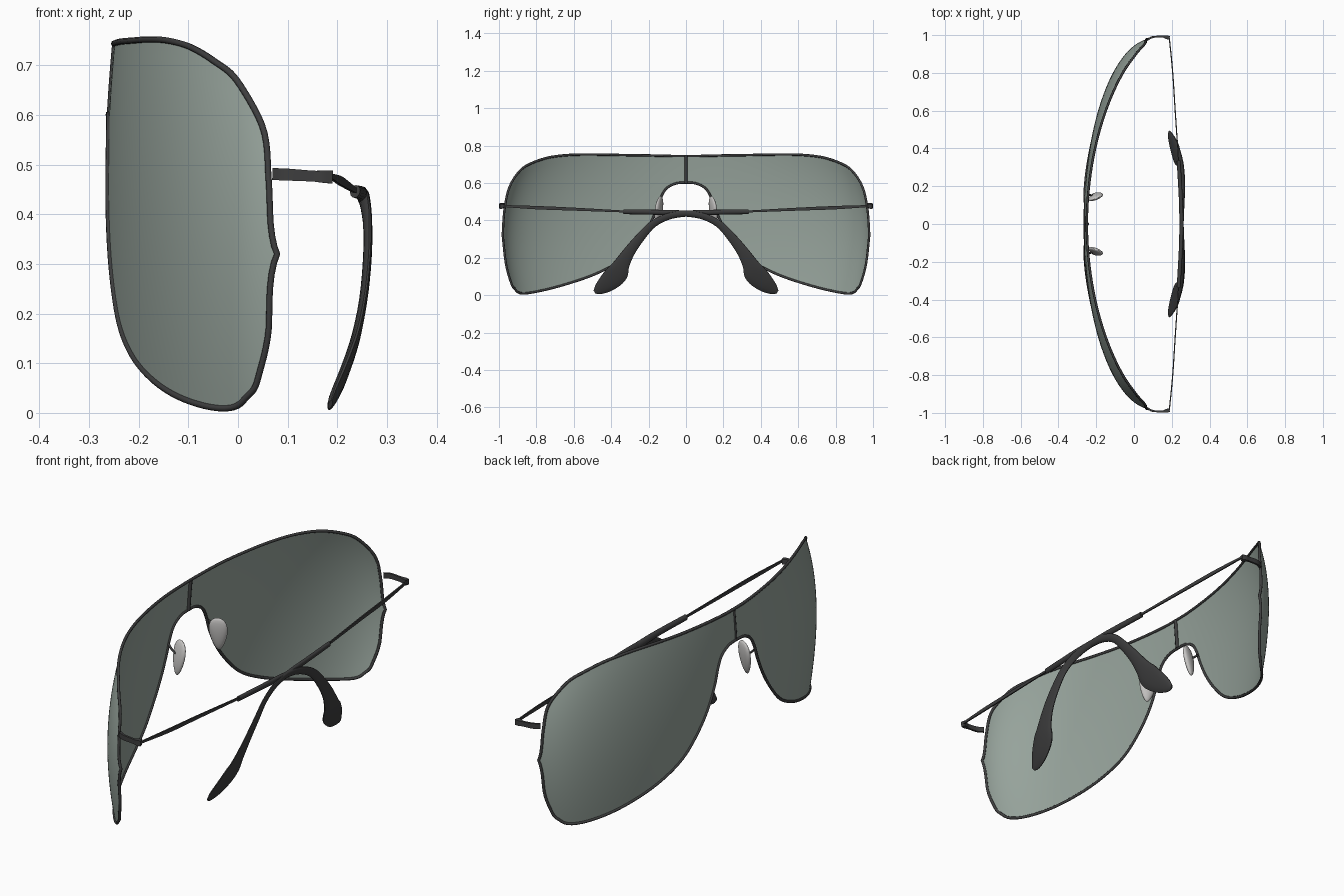
import bpy, bmesh, math
from mathutils import Vector, Matrix

cube = bpy.data.objects.get("Cube")
if cube:
    bpy.data.objects.remove(cube, do_unlink=True)


def material(name, rgb, rough=0.5):
    m = bpy.data.materials.new(name)
    m.use_nodes = True
    m.diffuse_color = (*rgb, 1)
    b = m.node_tree.nodes["Principled BSDF"]
    b.inputs["Base Color"].default_value = (*rgb, 1)
    b.inputs["Roughness"].default_value = rough
    return m


LENS = material("grey green lens", (0.305, 0.365, 0.328))
FRAME = material("dark frame", (0.047, 0.047, 0.048))
PAD = material("pale nose pad", (0.57, 0.56, 0.55))


def finish(name, bm, mat, angle=40):
    bmesh.ops.recalc_face_normals(bm, faces=bm.faces)
    me = bpy.data.meshes.new(name)
    bm.to_mesh(me)
    bm.free()
    me.materials.append(mat)
    ob = bpy.data.objects.new(name, me)
    bpy.context.collection.objects.link(ob)
    bpy.ops.object.select_all(action="DESELECT")
    bpy.context.view_layer.objects.active = ob
    ob.select_set(True)
    bpy.ops.object.shade_smooth_by_angle(angle=math.radians(angle))


def spline(pts, steps):
    """Catmull-Rom samples through tuples of any length."""
    pts = [Vector(p) for p in pts]
    out = []
    for i in range(len(pts) - 1):
        p0, p1, p2 = pts[max(i - 1, 0)], pts[i], pts[i + 1]
        p3 = pts[min(i + 2, len(pts) - 1)]
        for k in range(steps):
            t = k / steps
            out.append(0.5 * (2 * p1 + (p2 - p0) * t + (2 * p0 - 5 * p1 + 4 * p2 - p3) * t * t
                              + (3 * p1 - p0 - 3 * p2 + p3) * t ** 3))
    return out + [pts[-1]]


def loft(name, pts, ref, side, boxy=False, steps=4):
    """Sweep an ellipse or a box along (x, y, z, half width, half thickness)."""
    s = spline(pts, steps)
    c = [Vector(p[:3]) for p in s]
    bm = bmesh.new()
    rings = []
    n = 4 if boxy else 14
    f = math.sqrt(2) if boxy else 1
    for i, p in enumerate(s):
        tan = (c[min(i + 1, len(c) - 1)] - c[max(i - 1, 0)]).normalized()
        w = tan.cross(Vector(ref)).normalized()
        d = tan.cross(w)
        ring = []
        for k in range(n):
            a = 2 * math.pi * (k + 0.5) / n
            v = c[i] + w * (f * p[3] * math.cos(a)) + d * (f * p[4] * math.sin(a))
            ring.append(bm.verts.new((v.x, v.y * side, v.z)))
        rings.append(ring)
    for a, b in zip(rings, rings[1:]):
        for k in range(n):
            bm.faces.new((a[k], a[(k + 1) % n], b[(k + 1) % n], b[k]))
    bm.faces.new(rings[0])
    bm.faces.new(rings[-1])
    finish(name, bm, FRAME)


def surface(y, z):
    """Point on the shield: a half ellipse in plan, domed in height."""
    dz = z - 0.345
    dome = (0.95 - 0.45 * math.exp(-4 * y * y)) * (dz ** 2 + 0.4 * dz ** 3)
    q = y * y / 0.965 + dome
    return Vector((-0.267 + 0.37 * (1 - math.sqrt(max(0.003, 1 - q))), y, z))


# Shield outline, half: upper edge and lower edge with the nose notch
END = (0.98, 0.32)
TOP = [(0, .744), (.06, .744), (.11, .745), (.15, .746), (.19, .747), (.24, .748), (.31, .749),
       (.38, .75), (.5, .752), (.62, .75), (.73, .737), (.82, .708), (.885, .668), (.943, .58),
       (.97, .46), END]
LOW = [(0, .602), (.055, .597), (.105, .57), (.135, .52), (.16, .45), (.205, .36), (.27, .27),
       (.36, .18), (.48, .115), (.62, .065), (.76, .027), (.875, .009), (.917, .035), (.938, .075),
       (.963, .17), END]


def both_sides(half):
    return [Vector((-p.x, p.y)) for p in half[:0:-1]] + half


top = both_sides(spline(TOP, 6))
low = both_sides(spline(LOW, 6))

# Lens: vertical strips between the two edges, laid on the domed surface
bm = bmesh.new()
ROWS = 20
cols = [[bm.verts.new(surface(*a.lerp(b, r / ROWS))) for r in range(ROWS + 1)]
        for a, b in zip(top, low)]
for a, b in zip(cols, cols[1:]):
    for r in range(ROWS):
        bm.faces.new((a[r], a[r + 1], b[r + 1], b[r]))
bmesh.ops.remove_doubles(bm, verts=bm.verts, dist=1e-5)
finish("lens", bm, LENS)


def wire(name, pts, radius, cyclic=False):
    cu = bpy.data.curves.new(name, "CURVE")
    cu.dimensions = "3D"
    cu.bevel_depth = radius
    cu.bevel_resolution = 2
    cu.use_fill_caps = True
    sp = cu.splines.new("POLY")
    sp.points.add(len(pts) - 1)
    for q, p in zip(sp.points, pts):
        q.co = (*p, 1)
    sp.use_cyclic_u = cyclic
    cu.materials.append(FRAME)
    bpy.context.collection.objects.link(bpy.data.objects.new(name, cu))


# Rim all round the lens, and the bar above the nose
wire("rim", [surface(*p) for p in top + low[-2:0:-1]], 0.0065, True)
wire("centre_bar", [surface(0, 0.602 + 0.142 * k / 6) + Vector((0.004, 0, 0)) for k in range(7)],
     0.008)

HINGE = [(.072, .975, .481, .012, .005), (.1, .99, .48, .012, .005), (.15, .992, .477, .011, .005),
         (.168, .99, .476, .012, .009), (.188, .985, .475, .013, .01)]
ARM = [(.187, .985, .477, .005, .003), (.205, .8, .468, .009, .003),
       (.218, .6, .46, .008, .003), (.237, .32, .447, .005, .003)]
TIP = [(.236, .335, .446, .013, .01), (.247, .15, .443, .014, .01), (.251, .03, .438, .016, .01),
       (.256, -.08, .425, .018, .009), (.261, -.17, .385, .02, .008), (.261, -.235, .32, .024, .008),
       (.254, -.298, .24, .031, .008), (.241, -.342, .168, .043, .009), (.226, -.37, .115, .06, .01),
       (.207, -.422, .064, .051, .01), (.191, -.467, .03, .03, .008), (.186, -.489, .017, .01, .004)]

for side, label in ((1, "left"), (-1, "right")):
    # Folded temple: hinge block, thin arm, padded ear tip
    loft(label + "_hinge", HINGE, (0, 1, 0), side, boxy=True)
    loft(label + "_temple_arm", ARM, (1, 0, 0), side, boxy=True)
    loft(label + "_ear_tip", TIP, (1, 0, -0.3), side)

    # Nose pad: flattened drop, wide at the top, spreading downwards
    bm = bmesh.new()
    bmesh.ops.create_uvsphere(bm, u_segments=20, v_segments=12, radius=1)
    for v in bm.verts:
        taper = 0.85 + 0.3 * v.co.z
        v.co = Vector((v.co.x * 0.046 * taper, v.co.y * 0.016, v.co.z * 0.08))
    turn = Matrix.Rotation(math.radians(22), 4, "Z") @ Matrix.Rotation(math.radians(8), 4, "X")
    bmesh.ops.transform(bm, matrix=Matrix.Translation((-.204, .146, .45)) @ turn, verts=bm.verts)
    for v in bm.verts:
        v.co.y *= side
    finish(label + "_nose_pad", bm, PAD, 60)

    # Short bent wire that holds the pad
    path = spline([(-.258, .146, .5), (-.245, .152, .49), (-.228, .153, .475), (-.21, .147, .462)], 4)
    wire(label + "_pad_arm", [(p.x, p.y * side, p.z) for p in path], 0.005)
